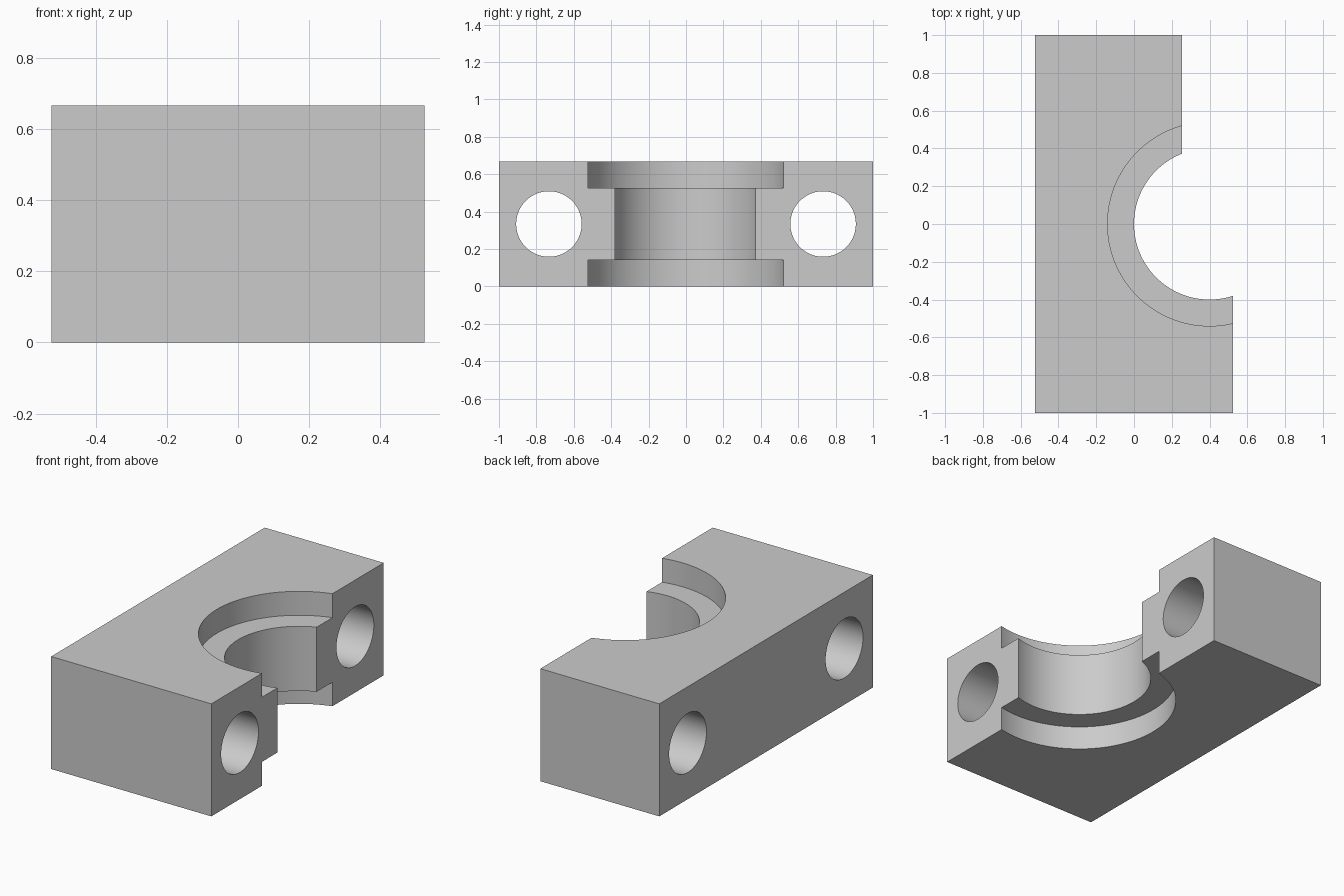
import bpy
import bmesh
from math import pi

cube = bpy.data.objects.get("Cube")
if cube:
    bpy.data.objects.remove(cube, do_unlink=True)

HEIGHT = 0.667
HALF_WIDTH = 0.525
SHORT_ARM = 0.255
BORE_X = 0.4
RECESS = 0.142

grey = bpy.data.materials.new("plain grey")
grey.use_nodes = True
grey.diffuse_color = (0.6, 0.6, 0.6, 1)
grey.node_tree.nodes["Principled BSDF"].inputs["Base Color"].default_value = (0.6, 0.6, 0.6, 1)


def extruded_block(name, outline, height):
    bm = bmesh.new()
    base = bm.faces.new([bm.verts.new((x, y, 0)) for x, y in outline])
    top = bmesh.ops.extrude_face_region(bm, geom=[base])["geom"]
    bmesh.ops.translate(bm, vec=(0, 0, height),
                        verts=[v for v in top if isinstance(v, bmesh.types.BMVert)])
    bmesh.ops.recalc_face_normals(bm, faces=bm.faces)
    mesh = bpy.data.meshes.new(name)
    bm.to_mesh(mesh)
    bm.free()
    obj = bpy.data.objects.new(name, mesh)
    bpy.context.collection.objects.link(obj)
    return obj


def drill(target, radius, depth, location, rotation=(0, 0, 0)):
    bpy.ops.mesh.primitive_cylinder_add(vertices=128, radius=radius, depth=depth,
                                        location=location, rotation=rotation)
    cutter = bpy.context.object
    cutter.hide_render = True
    cutter.data.materials.append(grey)
    bpy.context.view_layer.objects.active = target
    mod = target.modifiers.new("cut", "BOOLEAN")
    mod.operation = "DIFFERENCE"
    mod.solver = "EXACT"
    mod.object = cutter
    bpy.ops.object.modifier_apply(modifier=mod.name)
    bpy.data.objects.remove(cutter, do_unlink=True)


# Block with one long and one short arm
block = extruded_block("clamp_block", [
    (-HALF_WIDTH, -1), (HALF_WIDTH, -1), (HALF_WIDTH, 0),
    (SHORT_ARM, 0), (SHORT_ARM, 1), (-HALF_WIDTH, 1)], HEIGHT)
block.data.materials.append(grey)

# Central bore with a wider recess at top and bottom
drill(block, 0.4, 2, (BORE_X, 0, HEIGHT / 2))
for z in (0, HEIGHT):
    drill(block, 0.54, 2 * RECESS, (BORE_X, 0, z))

# Bolt holes through both arms
for y in (-0.733, 0.733):
    drill(block, 0.175, 2, (0, y, HEIGHT / 2), (0, pi / 2, 0))

bpy.ops.object.select_all(action="DESELECT")
block.select_set(True)
bpy.context.view_layer.objects.active = block
bpy.ops.object.shade_smooth_by_angle(angle=pi / 6)
